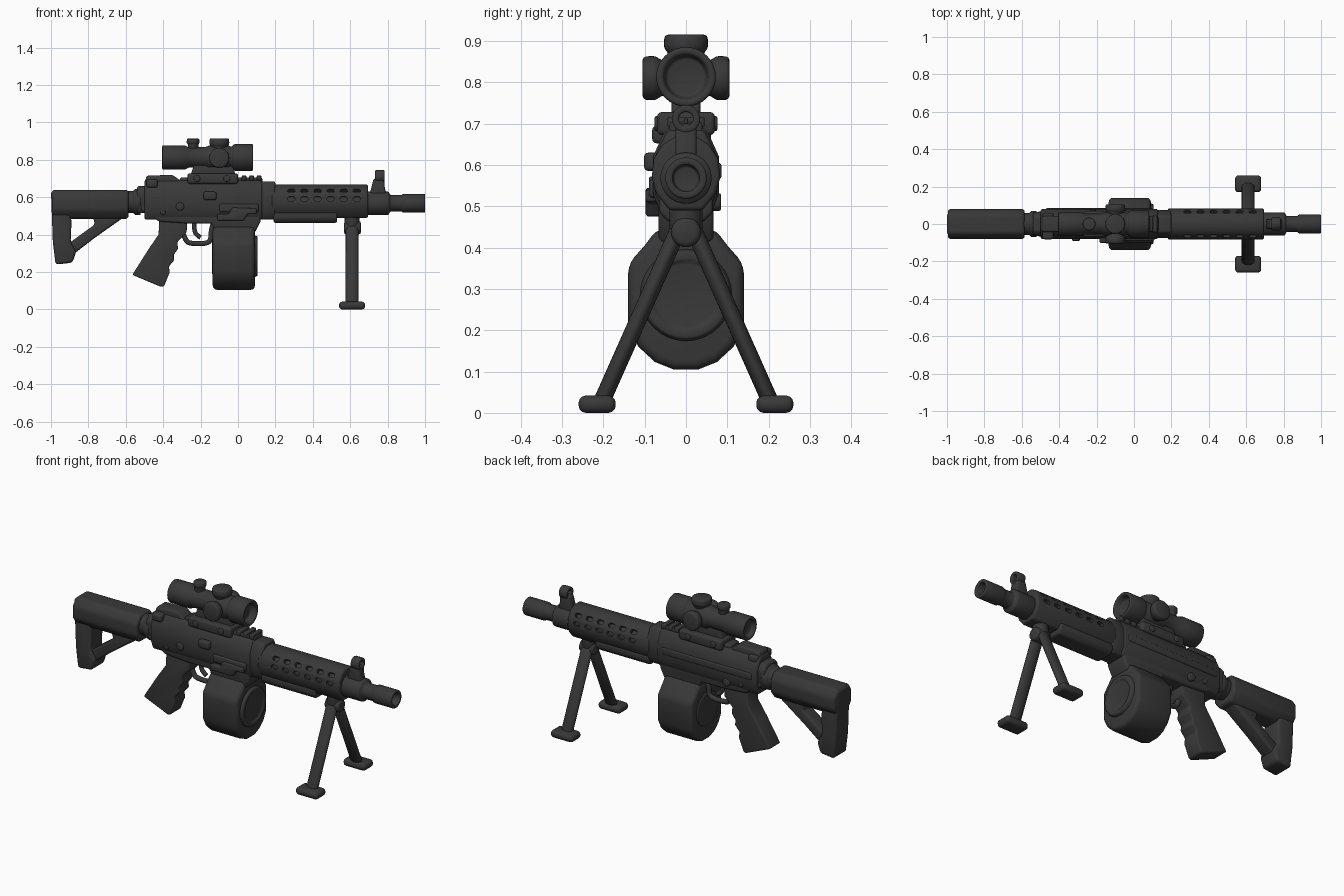
import bpy, bmesh, math
from mathutils import Vector, Matrix

if "Cube" in bpy.data.objects:
    bpy.data.objects.remove(bpy.data.objects["Cube"])

mat = bpy.data.materials.new("dark_gunmetal")
mat.diffuse_color = (0.04, 0.04, 0.04, 1)
mat.use_nodes = True
mat.node_tree.nodes["Principled BSDF"].inputs["Base Color"].default_value = mat.diffuse_color


def finish(name, bm, bevel=0.0, segs=3):
    """Round the hard edges, then turn the bmesh into a smooth shaded object."""
    bmesh.ops.remove_doubles(bm, verts=bm.verts, dist=1e-5)
    bmesh.ops.recalc_face_normals(bm, faces=bm.faces)
    if bevel:
        hard = [e for e in bm.edges if e.is_manifold and e.calc_face_angle(0) > math.radians(32)]
        bmesh.ops.bevel(bm, geom=hard, offset=bevel, segments=segs, profile=0.5,
                        affect='EDGES', clamp_overlap=True)
    me = bpy.data.meshes.new(name)
    bm.to_mesh(me)
    bm.free()
    me.materials.append(mat)
    ob = bpy.data.objects.new(name, me)
    bpy.context.collection.objects.link(ob)
    smooth(ob)
    return ob


def activate(ob):
    bpy.ops.object.select_all(action='DESELECT')
    ob.select_set(True)
    bpy.context.view_layer.objects.active = ob


def smooth(ob):
    activate(ob)
    bpy.ops.object.shade_smooth_by_angle(angle=math.radians(48))


def prism(name, pts, axis, lo, hi, bevel=0.01):
    """Extrude a 2D profile: axis y takes (x,z), x takes (y,z), z takes (x,y)."""
    place = {'x': lambda a, b, t: (t, a, b), 'y': lambda a, b, t: (a, t, b),
             'z': lambda a, b, t: (a, b, t)}[axis]
    bm = bmesh.new()
    ends = [[bm.verts.new(place(a, b, t)) for a, b in pts] for t in (lo, hi)]
    bm.faces.new(ends[0])
    bm.faces.new(ends[1])
    n = len(pts)
    for i in range(n):
        j = (i + 1) % n
        bm.faces.new((ends[0][i], ends[0][j], ends[1][j], ends[1][i]))
    return finish(name, bm, bevel)


def box(name, x, y, z, bevel=0.01):
    return prism(name, [(x[0], z[0]), (x[1], z[0]), (x[1], z[1]), (x[0], z[1])], 'y', y[0], y[1], bevel)


def mirror_pts(half):
    """Close a (y,z) half profile, listed from bottom to top, with its mirror image."""
    return half + [(-y, z) for y, z in reversed(half) if y > 0]


def lathe(name, prof, origin, direction=(1, 0, 0), bevel=0.006, segs=32, squash=1.0):
    """Revolve (distance, radius) points about an axis through origin."""
    rot = Vector((0, 0, 1)).rotation_difference(Vector(direction)).to_matrix().to_4x4()
    m = Matrix.Translation(origin) @ rot
    bm = bmesh.new()
    rings = []
    for t, r in prof:
        k = segs if r > 0 else 1
        rings.append([bm.verts.new(m @ Vector((r * math.cos(i * math.tau / segs),
                      squash * r * math.sin(i * math.tau / segs), t))) for i in range(k)])
    for a, b in zip(rings, rings[1:]):
        for i in range(segs):
            j = (i + 1) % segs
            quad = [a[i % len(a)], a[j % len(a)], b[j % len(b)], b[i % len(b)]]
            bm.faces.new(list(dict.fromkeys(quad)))
    return finish(name, bm, bevel, 2)


def rod(name, a, b, r, bevel=0.006, squash=1.0):
    d = Vector(b) - Vector(a)
    return lathe(name, [(0, 0), (0, r), (d.length, r), (d.length, 0)], a, d, bevel, 24, squash)


def wire(name, pts, r):
    cu = bpy.data.curves.new(name, 'CURVE')
    cu.dimensions = '3D'
    cu.bevel_depth = r
    cu.bevel_resolution = 3
    cu.use_fill_caps = True
    sp = cu.splines.new('NURBS')
    sp.points.add(len(pts) - 1)
    for p, (x, z) in zip(sp.points, pts):
        p.co = (x, 0, z, 1)
    sp.use_endpoint_u = True
    sp.order_u = 3
    ob = bpy.data.objects.new(name, cu)
    bpy.context.collection.objects.link(ob)
    cu.materials.append(mat)
    activate(ob)
    bpy.ops.object.convert(target='MESH')


# Shoulder stock: tube, butt and diagonal strut leave a triangular opening
prism("stock_tube", mirror_pts([(0.045, 0.485), (0.08, 0.53), (0.08, 0.60), (0.05, 0.64)]),
      'x', -0.995, -0.585, 0.015)
prism("stock_butt", [(-1, 0.635), (-0.92, 0.635), (-0.89, 0.47), (-0.895, 0.36), (-0.865, 0.31),
                     (-0.885, 0.25), (-0.975, 0.24), (-0.99, 0.36)], 'y', -0.06, 0.06, 0.016)
prism("stock_strut", [(-0.91, 0.35), (-0.88, 0.295), (-0.77, 0.38), (-0.60, 0.50), (-0.60, 0.53),
                      (-0.78, 0.51), (-0.765, 0.455)], 'y', -0.042, 0.042, 0.012)
lathe("buffer_tube", [(0, 0), (0, 0.058), (0.06, 0.058), (0.07, 0.07), (0.1, 0.07), (0.1, 0)],
      (-0.62, 0, 0.575))

# Receiver: upper body, lower body, top rail and small fittings
prism("upper_receiver", mirror_pts([(0.06, 0.48), (0.08, 0.53), (0.08, 0.62), (0.055, 0.675), (0.035, 0.695)]),
      'x', -0.50, 0.13, 0.012)
prism("receiver_end", mirror_pts([(0.05, 0.515), (0.065, 0.55), (0.065, 0.63), (0.04, 0.66)]),
      'x', -0.54, -0.48, 0.012)
prism("lower_receiver", [(-0.52, 0.53), (-0.42, 0.47), (-0.27, 0.46), (-0.14, 0.46), (-0.12, 0.41),
                         (0.09, 0.41), (0.12, 0.47), (0.12, 0.55), (-0.52, 0.56)], 'y', -0.066, 0.066, 0.012)
prism("receiver_front", mirror_pts([(0.05, 0.48), (0.075, 0.53), (0.075, 0.62), (0.045, 0.685)]),
      'x', 0.11, 0.20, 0.012)
prism("rear_sight_rail", [(-0.50, 0.66), (-0.49, 0.715), (-0.35, 0.72), (-0.31, 0.69), (-0.31, 0.66)],
      'y', -0.042, 0.042, 0.01)
box("rear_sight_knob", (-0.49, -0.43), (-0.082, 0.06), (0.652, 0.695), 0.012)
box("top_rail", (-0.31, 0.13), (-0.04, 0.04), (0.67, 0.705), 0.008)
for i in range(3):
    box(f"rail_tooth_{i}", (0.02 + i * 0.04, 0.045 + i * 0.04), (-0.045, 0.045), (0.69, 0.716), 0.005)
box("side_latch", (-0.185, -0.115), (-0.102, -0.06), (0.585, 0.63), 0.012)
box("port_cover", (-0.10, 0.11), (-0.09, -0.06), (0.52, 0.565), 0.01)
prism("magazine_catch", [(-0.11, 0.475), (0.03, 0.475), (0.05, 0.51), (0.10, 0.51), (0.10, 0.54),
                         (-0.03, 0.545), (-0.05, 0.51), (-0.11, 0.51)], 'y', -0.098, -0.05, 0.008)
rod("selector_boss", (-0.31, -0.06, 0.55), (-0.31, -0.09, 0.55), 0.022)
rod("selector_boss_far", (-0.31, 0.06, 0.51), (-0.31, 0.085, 0.51), 0.022)
rod("takedown_pin", (-0.40, -0.08, 0.52), (-0.40, 0.08, 0.52), 0.014)
box("side_rib", (-0.47, 0.10), (0.06, 0.086), (0.565, 0.605), 0.008)

# Pistol grip, trigger and its guard
prism("grip", [(-0.42, 0.49), (-0.27, 0.49), (-0.275, 0.41), (-0.325, 0.36), (-0.32, 0.325), (-0.345, 0.29),
               (-0.34, 0.265), (-0.37, 0.23), (-0.365, 0.20), (-0.395, 0.125), (-0.41, 0.12), (-0.565, 0.185),
               (-0.48, 0.32), (-0.425, 0.40)], 'y', -0.05, 0.05, 0.018)
wire("trigger_guard", [(-0.29, 0.40), (-0.28, 0.365), (-0.25, 0.352), (-0.17, 0.352), (-0.145, 0.37),
                       (-0.145, 0.42), (-0.13, 0.47)], 0.014)
wire("trigger", [(-0.235, 0.48), (-0.235, 0.43), (-0.225, 0.40), (-0.20, 0.385)], 0.012)

# Drum magazine with round front cover
drum = mirror_pts([(0.03, 0.105), (0.075, 0.123), (0.115, 0.16), (0.14, 0.21), (0.14, 0.36), (0.10, 0.405), (0.07, 0.445)])
prism("drum_magazine", drum, 'x', -0.135, 0.09, 0.022)
lathe("drum_cover", [(0, 0), (0, 0.115), (0.025, 0.105), (0.025, 0.085), (0.018, 0.08), (0.018, 0)], (0.08, 0, 0.285))
lathe("drum_back_cover", [(0, 0), (0, 0.10), (0.01, 0.095), (0.01, 0)], (-0.13, 0, 0.285), (-1, 0, 0), 0.003)

# Handguard with rows of vent slots cut on both sides
guard = prism("handguard", mirror_pts([(0.04, 0.49), (0.072, 0.53), (0.083, 0.57), (0.078, 0.615), (0.055, 0.65),
                                       (0.025, 0.668)]), 'x', 0.18, 0.695, 0.01)
bm = bmesh.new()
for side in (1, -1):
    for ang in (8, 40):
        a = math.radians(ang)
        out = Vector((0, side * math.cos(a), math.sin(a)))
        for i in range(6):
            c = Vector((0.285 + i * 0.07, 0, 0.58)) + out * 0.083
            basis = Matrix((Vector((1, 0, 0)), out.cross(Vector((1, 0, 0))), out)).transposed()
            m = Matrix.Translation(c) @ basis.to_4x4()
            low, high = ([bm.verts.new(m @ Vector((0.008 * (1 if math.cos(t) > 0 else -1) + 0.012 * math.cos(t),
                          0.012 * math.sin(t), h))) for t in [(k + 0.5) * math.tau / 12 for k in range(12)]]
                         for h in (-0.018, 0.03))
            bm.faces.new(low)
            bm.faces.new(high)
            for k in range(12):
                bm.faces.new((low[k], low[k - 1], high[k - 1], high[k]))
cutter = finish("slot_cutter", bm)
cutter.hide_render = True
mod = guard.modifiers.new("slots", 'BOOLEAN')
mod.operation = 'DIFFERENCE'
mod.solver = 'EXACT'
mod.object = cutter
activate(guard)
bpy.ops.object.modifier_apply(modifier=mod.name)
bpy.data.objects.remove(cutter)
smooth(guard)
prism("lower_guard", mirror_pts([(0.045, 0.463), (0.065, 0.485), (0.065, 0.52)]), 'x', 0.19, 0.53, 0.01)

# Barrel with open muzzle, and ring front sight
lathe("barrel", [(0, 0), (0, 0.062), (0.12, 0.062), (0.13, 0.043), (0.19, 0.043), (0.195, 0.05),
                 (0.315, 0.05), (0.315, 0.033), (0.24, 0.03), (0.24, 0)], (0.685, 0, 0.568))
prism("front_sight_post", [(0.70, 0.60), (0.715, 0.66), (0.725, 0.70), (0.78, 0.70), (0.785, 0.65), (0.80, 0.60)],
      'y', -0.026, 0.026, 0.01)
lathe("front_sight_ring", [(0, 0.017), (0, 0.034), (0.05, 0.034), (0.05, 0.017), (0, 0.017)], (0.733, 0, 0.711), bevel=0.005)
rod("front_sight_pin", (0.758, 0, 0.68), (0.758, 0, 0.712), 0.005, 0)

# Bipod: hub, two splayed legs and rounded feet
lathe("bipod_hub", [(0, 0), (0, 0.036), (0.09, 0.036), (0.09, 0)], (0.567, 0, 0.437), bevel=0.012)
rod("bipod_mount", (0.61, 0, 0.43), (0.61, 0, 0.53), 0.04, 0.01)
for side, label in ((1, "left"), (-1, "right")):
    rod(f"bipod_leg_{label}", (0.61, side * 0.02, 0.44), (0.61, side * 0.205, 0.025), 0.034, 0.004, 0.6)
    box(f"bipod_foot_{label}", (0.54, 0.68), (side * 0.215 - 0.045, side * 0.215 + 0.045), (0.0, 0.042), 0.018)

# Scope: hollow-ended tube, adjustment knobs and mount
lathe("scope_body", [(0.03, 0), (0.025, 0.045), (0, 0.05), (0, 0.065), (0.12, 0.065), (0.14, 0.055), (0.23, 0.055),
                     (0.25, 0.063), (0.355, 0.063), (0.37, 0.056), (0.385, 0.072), (0.485, 0.072),
                     (0.485, 0.055), (0.45, 0.048), (0.45, 0)], (-0.405, 0, 0.813))
knob = [(0, 0), (0, 0.04), (0.06, 0.042), (0.072, 0.054), (0.105, 0.052), (0.105, 0)]
for label, d in (("top", (0, 0, 1)), ("left", (0, 1, 0)), ("right", (0, -1, 0))):
    lathe(f"scope_knob_{label}", knob, (-0.10, 0, 0.81), d, 0.01)
lathe("scope_small_knob", [(0, 0), (0, 0.028), (0.075, 0.028), (0.08, 0.035), (0.103, 0.033), (0.103, 0)],
      (-0.24, 0, 0.81), (0, 0, 1))
prism("scope_mount", [(-0.26, 0.70), (-0.23, 0.79), (-0.03, 0.79), (-0.01, 0.70)], 'y', -0.035, 0.035, 0.01)
box("scope_clamp", (-0.27, 0.0), (-0.07, 0.07), (0.672, 0.728), 0.012)
for x in (-0.22, -0.06):
    rod("clamp_screw", (x, -0.076, 0.70), (x, 0.076, 0.70), 0.018, 0.004)
